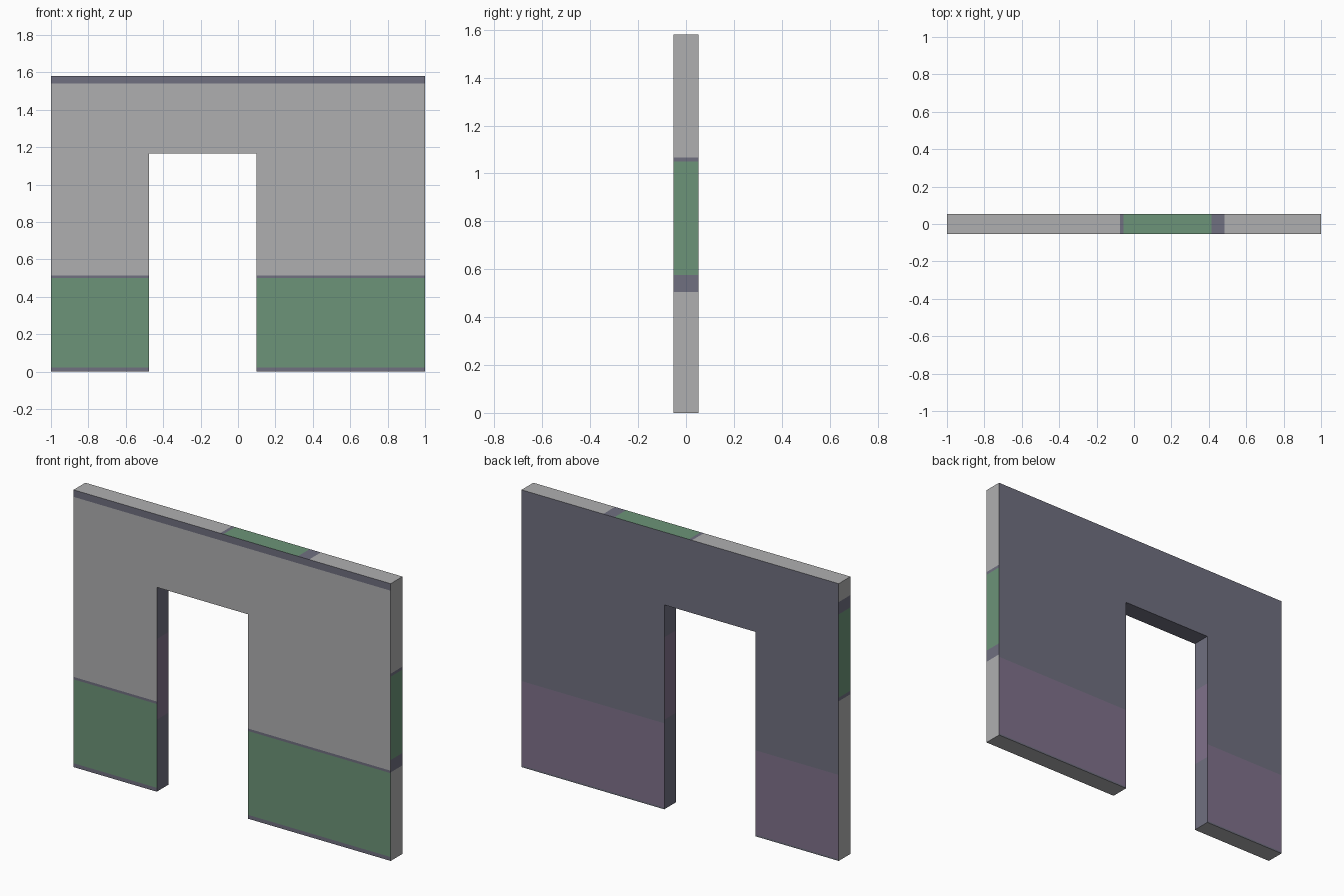
import bpy, bmesh
from mathutils import Vector

if "Cube" in bpy.data.objects:
    bpy.data.objects.remove(bpy.data.objects["Cube"])

HALF_DEPTH = 0.053
X_STOPS = [-1.0, -0.475, 0.10, 1.0]
Z_STOPS = [0.0, 1.165, 1.58]


def linear(c):
    c /= 255
    return c / 12.92 if c <= 0.04045 else ((c + 0.055) / 1.055) ** 2.4


PALETTE = [("light_grey", (175, 175, 176)), ("green", (108, 148, 120)),
           ("slate", (112, 112, 128)), ("mauve", (128, 113, 139))]
GREY, GREEN, SLATE, MAUVE = range(4)

mesh = bpy.data.meshes.new("doorway_wall")
wall = bpy.data.objects.new("doorway_wall", mesh)
bpy.context.collection.objects.link(wall)
for name, rgb in PALETTE:
    mat = bpy.data.materials.new(name)
    mat.diffuse_color = (*[linear(c) for c in rgb], 1)
    mat.use_nodes = True
    mat.node_tree.nodes["Principled BSDF"].inputs["Base Color"].default_value = mat.diffuse_color
    mesh.materials.append(mat)

# Wall profile: two piers and a lintel, leaving the doorway open
bm = bmesh.new()
grid = {(i, j): bm.verts.new((x, -HALF_DEPTH, z))
        for i, x in enumerate(X_STOPS) for j, z in enumerate(Z_STOPS)}
for i in range(3):
    for j in range(2):
        if (i, j) != (1, 0):
            bm.faces.new([grid[i, j], grid[i + 1, j],
                          grid[i + 1, j + 1], grid[i, j + 1]])

# Thicken to the back, keeping the front faces
front = bm.faces[:]
res = bmesh.ops.extrude_face_region(bm, geom=front, use_keep_orig=True)
bmesh.ops.translate(bm, vec=(0, 2 * HALF_DEPTH, 0),
                    verts=[v for v in res["geom"] if isinstance(v, bmesh.types.BMVert)])
bmesh.ops.recalc_face_normals(bm, faces=bm.faces[:])
bm.normal_update()


def pick(normal, x_range):
    n = Vector(normal)
    return [f for f in bm.faces if f.normal.dot(n) > 0.9
            and x_range[0] <= f.calc_center_median().x <= x_range[1]]


def paint_bands(normal, axis, first, bands, x_range=(-2, 2)):
    """Cut matching faces at each band start and colour them along an axis."""
    direction = Vector((0, 0, 0))
    direction[axis] = 1
    for start, _ in bands:
        faces = pick(normal, x_range)
        geom = set(faces)
        for f in faces:
            geom.update(f.edges)
            geom.update(f.verts)
        bmesh.ops.bisect_plane(bm, geom=list(geom), dist=1e-5,
                               plane_co=direction * start, plane_no=direction)
        bm.normal_update()
    for f in pick(normal, x_range):
        pos = sum(v.co[axis] for v in f.verts) / len(f.verts)
        f.material_index = first
        for start, colour in bands:
            if pos > start:
                f.material_index = colour


# Front: skirting, green dado, rail, grey wall, top trim
paint_bands((0, -1, 0), 2, SLATE,
            [(0.022, GREEN), (0.5, SLATE), (0.514, GREY), (1.54, SLATE)])
# Back: mauve dado under slate wall
paint_bands((0, 1, 0), 2, SLATE, [(0.01, MAUVE), (0.49, SLATE)])
# Top edge
paint_bands((0, 0, 1), 0, GREY,
            [(-0.075, SLATE), (-0.055, GREEN), (0.415, SLATE), (0.485, GREY)])
# Right and left ends
paint_bands((1, 0, 0), 2, GREY,
            [(0.505, SLATE), (0.575, GREEN), (1.05, SLATE), (1.067, GREY)], (0.9, 2))
paint_bands((-1, 0, 0), 2, GREY,
            [(0.91, SLATE), (0.93, GREEN), (1.405, SLATE), (1.475, GREY)], (-2, -0.9))
# Doorway reveals
paint_bands((1, 0, 0), 2, SLATE, [(0.41, MAUVE), (0.87, SLATE)], (-0.6, -0.4))
paint_bands((-1, 0, 0), 2, SLATE, [(0.51, MAUVE), (0.98, SLATE)], (0.0, 0.2))
# Doorway soffit
for f in pick((0, 0, -1), (-0.4, 0.05)):
    f.material_index = SLATE

bm.to_mesh(mesh)
bm.free()
